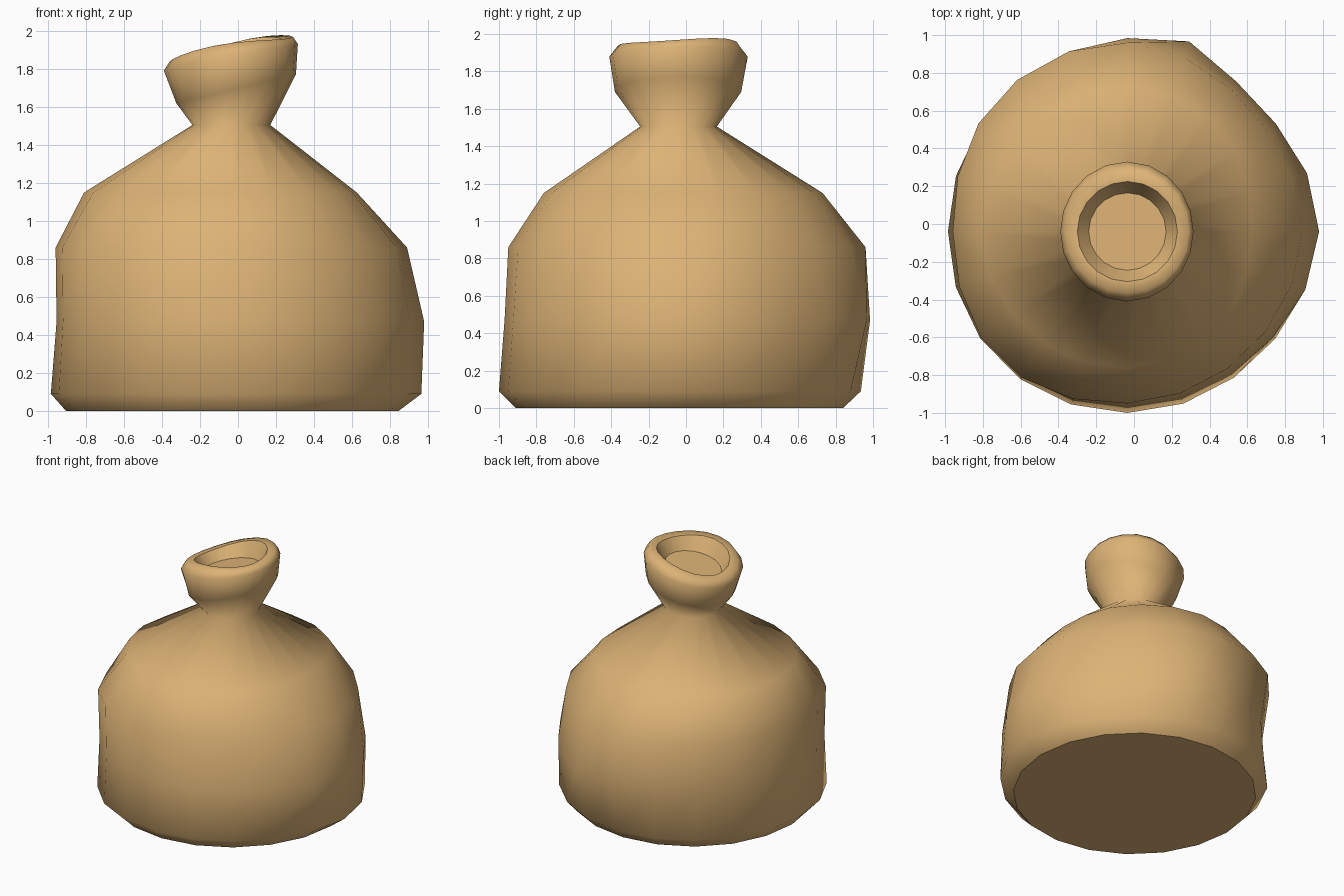
import bpy, bmesh, math

if "Cube" in bpy.data.objects:
    bpy.data.objects.remove(bpy.data.objects["Cube"])

SIDES = 20
CX, CY = -0.035, -0.04

# one flat sackcloth colour
cloth = bpy.data.materials.new("tan_cloth")
cloth.diffuse_color = (0.72, 0.45, 0.18, 1)
cloth.use_nodes = True
cloth.node_tree.nodes["Principled BSDF"].inputs["Base Color"].default_value = cloth.diffuse_color


def radius_at(radii, a):
    """Smooth periodic (Catmull-Rom) radius from evenly spaced samples."""
    n = len(radii)
    t = a / (2 * math.pi) * n
    i = int(math.floor(t + 1e-9))
    f = t - i
    p0, p1, p2, p3 = (radii[(i + k) % n] for k in (-1, 0, 1, 2))
    return p1 + 0.5 * f * (p2 - p0 + f * (2 * p0 - 5 * p1 + 4 * p2 - p3
                                          + f * (3 * (p1 - p2) + p3 - p0)))


# height, mouth tilt, rim waviness, radii going round from +x towards +y
rings = [
    (0.00, 0, 0, [0.88, 0.88, 0.88, 0.88, 0.87, 0.87, 0.87, 0.87]),
    (0.09, 0, 0, [1.00, 0.96, 0.975, 0.965, 0.95, 0.965, 0.96, 0.96]),
    (0.47, 0, 0, [1.015, 0.965, 1.00, 0.93, 0.92, 0.95, 0.93, 0.94]),
    (0.86, 0, 0, [0.925, 0.92, 1.00, 0.985, 0.925, 0.96, 0.91, 0.90]),
    (1.15, 0, 0, [0.66, 0.73, 0.77, 0.76, 0.775, 0.74, 0.72, 0.70]),
    (1.505, 0, 0, [0.205] * 4),
    (1.69, 0.24, 0, [0.34, 0.335, 0.29, 0.34]),      # flaring mouth
    (1.87, 0.20, 0.01, [0.35, 0.37, 0.355, 0.37]),
    (1.92, 0.20, 0.02, [0.325] * 4),                 # rolled lip
    (1.92, 0.20, 0.02, [0.265] * 4),
    (1.82, 0.20, 0.0, [0.205] * 4),                  # inside of mouth
]

bm = bmesh.new()
loops = []
for z, tilt, wave, radii in rings:
    loop = []
    for s in range(SIDES):
        a = 2 * math.pi * s / SIDES
        r = radius_at(radii, a)
        if z == 0.47:  # lump at the back
            r += 0.07 * math.exp(-((a - math.radians(74)) / 0.27) ** 2)
        x, y = r * math.cos(a), r * math.sin(a)
        loop.append(bm.verts.new((CX + x, CY + y,
                                  z + tilt * x - wave * math.cos(2 * a + 0.6))))
    loops.append(loop)

# skin between the rings
for low, high in zip(loops, loops[1:]):
    for s in range(SIDES):
        t = (s + 1) % SIDES
        bm.faces.new((low[s], low[t], high[t], high[s])).smooth = True

# flat bottom and flat filling in the mouth
bm.faces.new(loops[0][::-1]).smooth = False
bm.faces.new(loops[-1]).smooth = False

# crisp inner edge of the lip
for s in range(SIDES):
    edge = bm.edges.get((loops[-2][s], loops[-2][(s + 1) % SIDES]))
    edge.smooth = False

bmesh.ops.recalc_face_normals(bm, faces=bm.faces)
mesh = bpy.data.meshes.new("tied_sack")
bm.to_mesh(mesh)
bm.free()
mesh.materials.append(cloth)
sack = bpy.data.objects.new("tied_sack", mesh)
bpy.context.collection.objects.link(sack)
